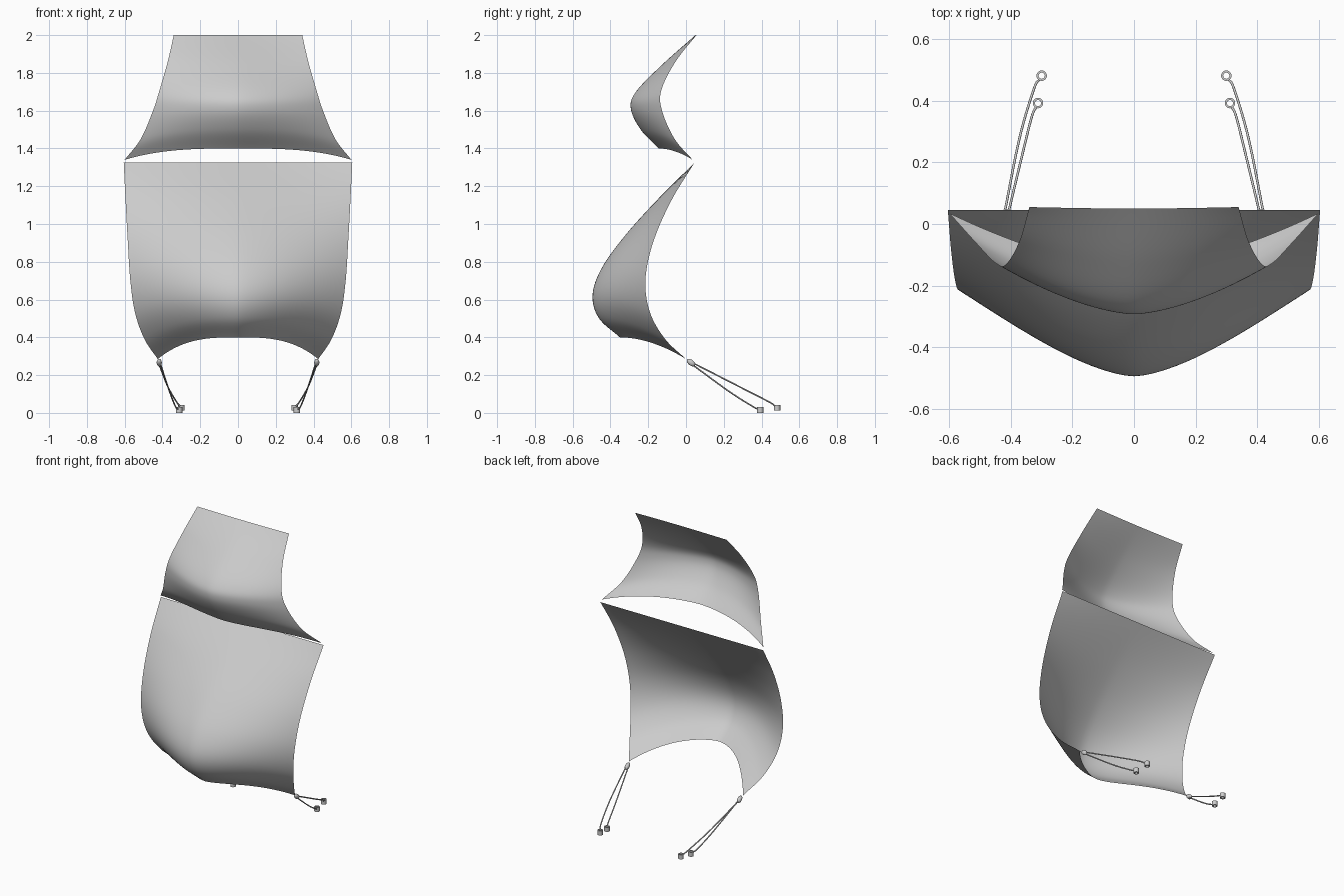
import bpy, bmesh, math
from mathutils import Vector

if "Cube" in bpy.data.objects:
    bpy.data.objects.remove(bpy.data.objects["Cube"])


def spline(keys, t):
    """Catmull-Rom point through the keys, t in 0..1."""
    k = [Vector(p) for p in keys]
    k = [2 * k[0] - k[1]] + k + [2 * k[-1] - k[-2]]
    s = t * (len(keys) - 1)
    i = min(int(s), len(keys) - 2)
    f = s - i
    a, b, c, d = k[i:i + 4]
    return 0.5 * (2 * b + (c - a) * f + (2 * a - 5 * b + 4 * c - d) * f**2
                  + (3 * b - a - 3 * c + d) * f**3)


def finish(name, bm):
    me = bpy.data.meshes.new(name)
    bm.to_mesh(me)
    bm.free()
    ob = bpy.data.objects.new(name, me)
    bpy.context.collection.objects.link(ob)
    for p in me.polygons:
        p.use_smooth = True
    return ob


def sail(name, centre, edge, rows=40, cols=40):
    """Billowed cloth between a centre profile and mirrored edge profiles."""
    bm = bmesh.new()
    grid = []
    for r in range(rows + 1):
        c, e = spline(centre, r / rows), spline(edge, r / rows)
        row = []
        for j in range(cols + 1):
            u = 2 * j / cols - 1
            fy, fz = 1 - abs(u)**1.6, 1 - abs(u)**3
            row.append(bm.verts.new((e.x * u, e.y + (c.y - e.y) * fy,
                                     e.z + (c.z - e.z) * fz)))
        grid.append(row)
    for r in range(rows):
        for j in range(cols):
            bm.faces.new((grid[r][j], grid[r][j + 1],
                          grid[r + 1][j + 1], grid[r + 1][j]))
    return finish(name, bm)


# Large lower panel, bottom to top
sail("lower_sail",
     [(0, -0.35, 0.40), (0, -0.46, 0.50), (0, -0.495, 0.62), (0, -0.45, 0.76),
      (0, -0.33, 0.93), (0, -0.16, 1.12), (0, 0.045, 1.325)],
     [(0.425, 0.0, 0.285), (0.495, -0.11, 0.39), (0.545, -0.19, 0.53), (0.57, -0.215, 0.70),
      (0.583, -0.175, 0.90), (0.595, -0.08, 1.12), (0.605, 0.045, 1.325)])

# Small upper panel, bottom to top
sail("upper_sail",
     [(0, -0.145, 1.40), (0, -0.24, 1.50), (0, -0.292, 1.61), (0, -0.265, 1.70),
      (0, -0.13, 1.84), (0, 0.05, 2.0)],
     [(0.60, 0.035, 1.34), (0.515, -0.06, 1.45), (0.45, -0.127, 1.60), (0.415, -0.13, 1.71),
      (0.372, -0.055, 1.86), (0.34, 0.055, 2.0)])


def rope(name, pts, radius=0.004):
    cu = bpy.data.curves.new(name, 'CURVE')
    cu.dimensions = '3D'
    cu.bevel_depth = radius
    cu.bevel_resolution = 2
    cu.use_fill_caps = True
    sp = cu.splines.new('POLY')
    n = 16
    sp.points.add(n)
    for i in range(n + 1):
        sp.points[i].co = (*spline(pts, i / n), 1)
    ob = bpy.data.objects.new(name, cu)
    bpy.context.collection.objects.link(ob)


def ring(name, loc, outer=0.017, inner=0.010, h=0.03, n=20):
    """Short tube at the end of a rope."""
    bm = bmesh.new()
    prof = [(outer, -h / 2), (outer, h / 2), (inner, h / 2), (inner, -h / 2)]
    vs = [[bm.verts.new((loc[0] + r * math.cos(math.tau * i / n),
                         loc[1] + r * math.sin(math.tau * i / n), loc[2] + z))
           for r, z in prof] for i in range(n)]
    for i in range(n):
        a, b = vs[i], vs[(i + 1) % n]
        for k in range(4):
            bm.faces.new((a[k], b[k], b[(k + 1) % 4], a[(k + 1) % 4]))
    ob = finish(name, bm)
    bpy.context.view_layer.objects.active = ob
    ob.select_set(True)
    bpy.ops.object.shade_smooth_by_angle()
    ob.select_set(False)


for side, s in (("left", -1), ("right", 1)):
    # Knot joining the sail corner to its ropes
    bpy.ops.mesh.primitive_uv_sphere_add(segments=16, ring_count=10, radius=1,
                                         location=(s * 0.417, 0.027, 0.266))
    knot = bpy.context.object
    knot.name = "corner_knot_" + side
    knot.scale = (0.014, 0.026, 0.015)
    knot.rotation_euler.x = math.radians(-38)
    bpy.ops.object.shade_smooth()
    knot.select_set(False)
    # Two ropes and their end rings
    rope("long_rope_" + side, [(s * 0.422, 0.03, 0.268), (s * 0.372, 0.28, 0.14),
                               (s * 0.325, 0.44, 0.058), (s * 0.307, 0.470, 0.036)])
    rope("short_rope_" + side, [(s * 0.410, 0.03, 0.258), (s * 0.362, 0.23, 0.112),
                                (s * 0.332, 0.35, 0.036), (s * 0.318, 0.38, 0.020)])
    ring("long_rope_ring_" + side, (s * 0.30, 0.482, 0.028))
    ring("short_rope_ring_" + side, (s * 0.312, 0.393, 0.015))
